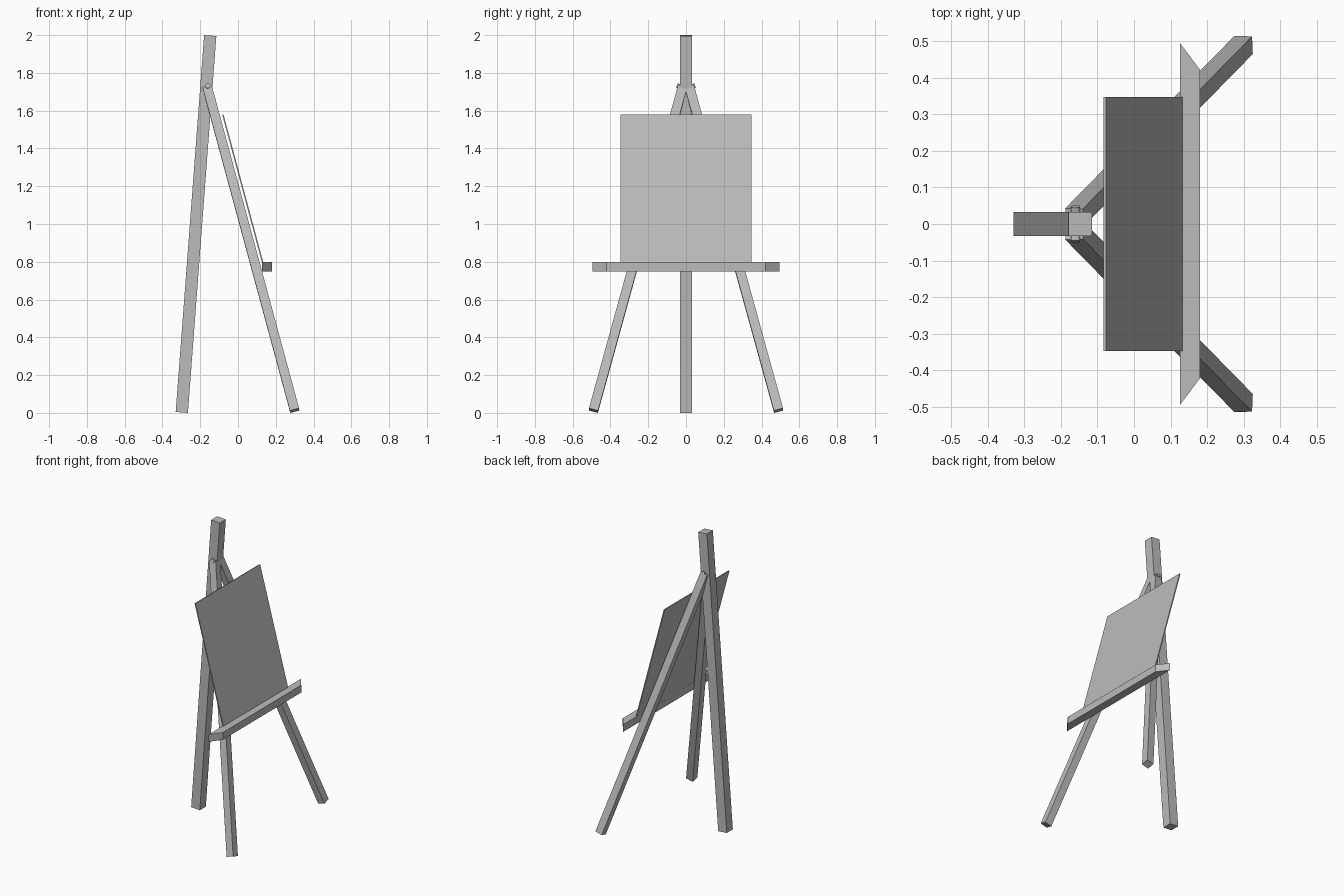
import bpy, bmesh, math
from mathutils import Vector, Matrix

if "Cube" in bpy.data.objects:
    bpy.data.objects.remove(bpy.data.objects["Cube"])

grey = bpy.data.materials.new("plain grey")
grey.diffuse_color = (0.5, 0.5, 0.5, 1)
grey.use_nodes = True
grey.node_tree.nodes["Principled BSDF"].inputs["Base Color"].default_value = grey.diffuse_color


def finish(name, bm):
    bmesh.ops.recalc_face_normals(bm, faces=bm.faces)
    me = bpy.data.meshes.new(name)
    bm.to_mesh(me)
    bm.free()
    me.materials.append(grey)
    ob = bpy.data.objects.new(name, me)
    bpy.context.collection.objects.link(ob)
    return ob


def beam(name, a, b, u, w, t):
    """Box from a to b; u is the width direction (w), t the thickness."""
    a, b, u = Vector(a), Vector(b), Vector(u)
    d = (b - a).normalized()
    u = (u - d * u.dot(d)).normalized()
    v = d.cross(u)
    bm = bmesh.new()
    rot = Matrix((u, v, d)).transposed().to_4x4()
    m = Matrix.Translation((a + b) / 2) @ rot @ Matrix.Diagonal((w, t, (b - a).length, 1))
    bmesh.ops.create_cube(bm, size=1, matrix=m)
    return finish(name, bm)


# Rear post, leaning forward
beam("rear_post", (-0.2975, 0, 0.0025), (-0.147, 0, 1.9975), (0, 1, 0), 0.065, 0.065)

for s, side in ((1, "left"), (-1, "right")):
    # Splayed front leg, square section turned 45 degrees to its slope
    foot = Vector((0.30, s * 0.49, 0.0126))
    top = Vector((-0.163, s * 0.018, 1.725))
    d = (top - foot).normalized()
    r = d.cross(Vector((0, 0, 1))).normalized()
    q = d.cross(r)
    beam("front_leg_" + side, foot, top, r + q, 0.05, 0.05)

    # Bolt head on the outer face of the leg
    n = max((r + q, r - q, -r - q, q - r), key=lambda v: v.y * s).normalized()
    bm = bmesh.new()
    c = Vector((-0.16, s * 0.040, 1.73))
    m = Matrix.Translation(c) @ n.to_track_quat('Z', 'Y').to_matrix().to_4x4()
    bmesh.ops.create_cone(bm, cap_ends=True, segments=16, radius1=0.013,
                          radius2=0.013, depth=0.016, matrix=m)
    finish("bolt_" + side, bm)

# Tray with angled ends
bm = bmesh.new()
plan = [(0.126, -0.495), (0.181, -0.422), (0.181, 0.422), (0.126, 0.495)]
f = bm.faces.new([bm.verts.new((x, y, 0.748)) for x, y in plan])
ext = bmesh.ops.extrude_face_region(bm, geom=[f])
bmesh.ops.translate(bm, vec=(0, 0, 0.05),
                    verts=[v for v in ext["geom"] if isinstance(v, bmesh.types.BMVert)])
finish("tray", bm)

# Thin board resting on the tray
beam("board", (0.130, 0, 0.798), (-0.080, 0, 1.579), (0, 1, 0), 0.696, 0.007)
